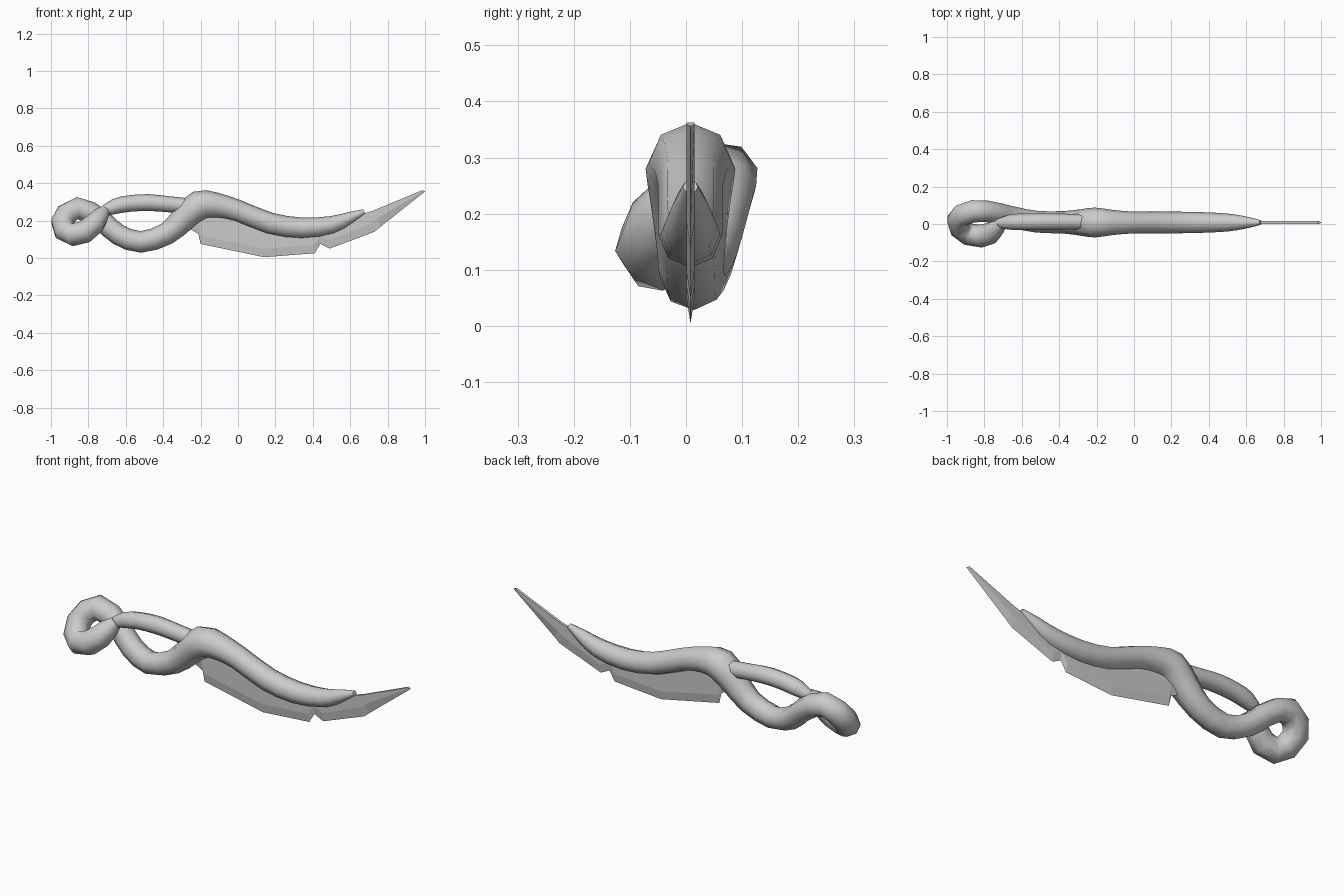
import bpy, bmesh, math
from mathutils import Vector

if "Cube" in bpy.data.objects:
    bpy.data.objects.remove(bpy.data.objects["Cube"])


def finish(name, bm, smooth):
    bmesh.ops.recalc_face_normals(bm, faces=bm.faces)
    me = bpy.data.meshes.new(name)
    bm.to_mesh(me)
    bm.free()
    ob = bpy.data.objects.new(name, me)
    bpy.context.collection.objects.link(ob)
    for p in me.polygons:
        p.use_smooth = smooth and len(p.vertices) == 4
    return ob


def spline(pts, n=2):
    """Catmull-Rom refinement of (x, y, z, r) points."""
    p = [Vector(q) for q in pts]
    out = []
    for i in range(len(p) - 1):
        a, b, c, d = p[max(i - 1, 0)], p[i], p[i + 1], p[min(i + 2, len(p) - 1)]
        for k in range(n):
            t = k / n
            out.append(0.5 * (2 * b + (c - a) * t + (2 * a - 5 * b + 4 * c - d) * t * t
                              + (3 * b - a - 3 * c + d) * t ** 3))
    return out + [p[-1]]


def tube(name, path, sides=8):
    """Sweep a polygon along the path with a twist-free frame."""
    bm = bmesh.new()
    cen = [Vector(p[:3]) for p in path]
    up, rings = Vector((0, 0, 1)), []
    for i, c in enumerate(cen):
        tan = (cen[min(i + 1, len(cen) - 1)] - cen[max(i - 1, 0)]).normalized()
        up = (up - tan * up.dot(tan)).normalized()
        side = tan.cross(up)
        r = path[i][3]
        rings.append([bm.verts.new(c + r * (math.cos(a) * up + math.sin(a) * side))
                      for a in (2 * math.pi * k / sides for k in range(sides))])
    for a, b in zip(rings, rings[1:]):
        for k in range(sides):
            j = (k + 1) % sides
            bm.faces.new((a[k], a[j], b[j], b[k]))
    bm.faces.new(rings[0])
    bm.faces.new(rings[-1])
    return finish(name, bm, True)


# Spine, grip and coiled pommel: one continuous tube
grip = [(.675, .008, .248, .013), (.60, .008, .215, .032), (.50, .008, .176, .048),
        (.34, .008, .160, .056), (.17, .008, .185, .058), (0, .008, .252, .058),
        (-.12, .008, .282, .068), (-.21, .008, .280, .080), (-.29, .008, .212, .070),
        (-.38, .009, .130, .060), (-.52, .012, .086, .058), (-.64, .035, .125, .057),
        (-.72, .055, .195, .057)]
coil = [(-.79, .068, .245, .058), (-.86, .068, .266, .062), (-.915, .050, .235, .062),
        (-.94, .020, .190, .062), (-.925, -.025, .145, .062), (-.885, -.055, .123, .062),
        (-.82, -.065, .140, .062), (-.765, -.050, .185, .058), (-.735, -.020, .225, .048),
        (-.71, .0, .255, .030)]
tube("grip_and_pommel", spline(grip) + coil)

# Slim hand guard bridging pommel and crest
tube("hand_guard", spline([(-.73, .002, .245, .024), (-.66, .010, .275, .041),
                           (-.58, .012, .291, .044), (-.48, .012, .296, .045),
                           (-.38, .012, .288, .043), (-.275, .012, .278, .042)]))

# Blade: wedge section, (top x, top z, edge x, edge z) stations
stations = [(-.24, .21, -.26, .155), (-.21, .24, -.212, .13), (-.195, .27, -.20, .075),
            (.14, .19, .14, .004), (.40, .165, .41, .025), (.44, .168, .44, .075),
            (.49, .18, .49, .05), (.68, .24, .73, .14), (.72, .252, .76, .165),
            (.985, .362, 1.0, .356)]
bm = bmesh.new()
rows = []
for tx, tz, ex, ez in stations:
    h = tz - ez
    f = min(.045 / h, .5)
    mx, mz = ex + (tx - ex) * f, ez + h * f
    rows.append([bm.verts.new(v) for v in (
        (tx, .001, tz), (mx, .001, mz), (ex, .008, ez), (mx, .015, mz), (tx, .015, tz))])
for a, b in zip(rows, rows[1:]):
    for k in range(5):
        j = (k + 1) % 5
        bm.faces.new((a[k], a[j], b[j], b[k]))
bm.faces.new(rows[0])
bm.faces.new(rows[-1])
finish("blade", bm, False)
